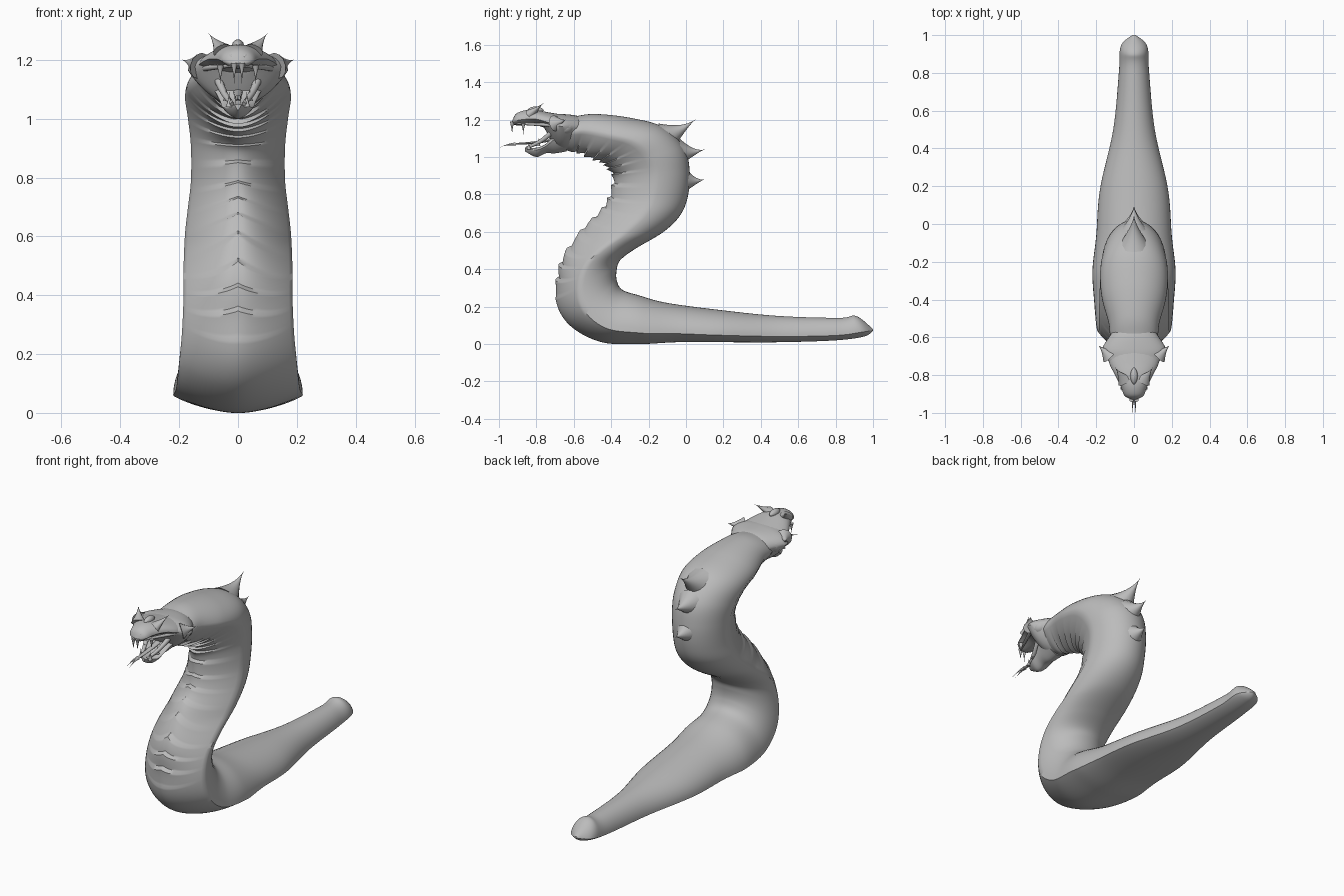
import bpy, bmesh, math
from mathutils import Vector

cube = bpy.data.objects.get("Cube")
if cube:
    bpy.data.objects.remove(cube)

UNIT = 0.01  # part sizes below are in hundredths
STONE = (0.5, 0.5, 0.5, 1)
grey = bpy.data.materials.new("stone grey")
grey.use_nodes = True
grey.diffuse_color = STONE
grey.node_tree.nodes["Principled BSDF"].inputs["Base Color"].default_value = STONE


def finish(name, rings):
    """Skin a list of point rings, close both ends and shade."""
    bm = bmesh.new()
    loops = [[bm.verts.new(point * UNIT) for point in ring] for ring in rings]
    count = len(loops[0])
    for first, second in zip(loops, loops[1:]):
        for i in range(count):
            j = (i + 1) % count
            bm.faces.new((first[i], first[j], second[j], second[i]))
    bm.faces.new(loops[0])
    bm.faces.new(loops[-1])
    bmesh.ops.recalc_face_normals(bm, faces=bm.faces)
    mesh = bpy.data.meshes.new(name)
    bm.to_mesh(mesh)
    bm.free()
    mesh.materials.append(grey)
    obj = bpy.data.objects.new(name, mesh)
    bpy.context.collection.objects.link(obj)
    bpy.ops.object.select_all(action='DESELECT')
    obj.select_set(True)
    bpy.context.view_layer.objects.active = obj
    bpy.ops.object.shade_smooth_by_angle(angle=math.radians(45))


def spline(keys, u):
    """Smooth interpolation through a list of equal-length tuples."""
    i = min(int(u), len(keys) - 2)
    t = u - i
    last = len(keys) - 1
    near = [keys[max(0, min(last, i + k))] for k in (-1, 0, 1, 2)]
    return [b + t / 2 * (c - a + t * (2*a - 5*b + 4*c - d + t * (3*(b - c) + d - a)))
            for a, b, c, d in zip(*near)]


def no_relief(u):
    return 0


def loft(name, keys, widest, steps=4, sides=32, relief=no_relief, skew=no_relief):
    """Keys: back y, back z, belly y, belly z, half width. The belly has a soft keel."""
    rings = []
    for step in range((len(keys) - 1) * steps + 1):
        u = step / steps
        ring = []
        for i in range(sides):
            angle = math.tau * i / sides
            c, s = math.cos(angle), math.sin(angle)
            back_y, back_z, belly_y, belly_z, width = spline(keys, u - skew(u) * abs(s))
            belly, back = Vector((0, belly_y, belly_z)), Vector((0, back_y, back_z))
            middle = widest(back_z)
            height = middle * (1 - c) if c > 0 else middle - (1 - middle) * c
            point = belly.lerp(back, height)
            keel = math.copysign(1 - c, s) if c > 0 else s
            point.x = width * (0.55 * s + 0.45 * keel)
            point += (belly - back).normalized() * relief(u) * max(0, c) ** 2
            ring.append(point)
        rings.append(ring)
    finish(name, rings)


def horn(t):
    return (1 - t) ** 1.6


def bulb(t):
    return math.sin(math.pi * t) ** 0.6


def strand(t):
    return 1 - t / 2


def spike(name, base, tip, radius, taper=horn, bow=0, flat=1, sides=12):
    """Round part from base to tip, bowed upward and shaped by a taper rule."""
    base, tip = Vector(base), Vector(tip)
    along = (tip - base).normalized()
    across = along.cross(Vector((0, 0, 1)))
    across = across.normalized() if across.length > 0.1 else Vector((1, 0, 0))
    up = across.cross(along)
    rings = []
    for step in range(sides + 1):
        t = step / sides
        centre = base.lerp(tip, t) + up * bow * math.sin(math.pi * t)
        size = max(radius * taper(t), 0.05)
        rings.append([centre + across * size * math.cos(math.tau * k / sides)
                      + up * size * flat * math.sin(math.tau * k / sides) for k in range(sides)])
    finish(name, rings)


def pair(name, base, tip, radius, **options):
    for label, side in (("left", 1), ("right", -1)):
        spike(label + "_" + name, (side * base[0], *base[1:]), (side * tip[0], *tip[1:]),
              radius, **options)


def body_widest(back_z):
    """The lying part is broadest near the ground, the raised part at mid height."""
    return min(0.54, 0.22 + max(0, back_z - 25) * 0.01)


CHEST, NECK, THROAT = 9, 15, 20


def belly_scutes(u):
    """Overlapping belly plates that step inward as they climb."""
    fade = max(0, min(1, u - CHEST, THROAT - u))
    return 2.2 * fade * ((u * 1.5) % 1 - 0.5)


def chest_chevron(u):
    """Sweeps the plate edges downward at the sides of the chest."""
    return 0.6 * math.sin(math.pi * (u - CHEST) / (NECK - CHEST)) if CHEST < u < NECK else 0


# Body from tail tip to neck
loft("body", [
    (100, 8, 100, 7, 1), (91, 15, 95, 4, 7), (82, 14, 80, 2, 8), (50, 15, 50, 1, 11),
    (20, 18, 18, 1, 18), (-10, 22, -5, 1, 20), (-25, 26, -25, 0, 22), (-34, 29, -45, 1, 21),
    (-37, 34, -61, 9, 20), (-37, 40, -69, 21, 19), (-35, 45, -69, 36, 18.5),
    (-27, 51, -65, 48, 18.5), (-12, 60, -55, 62, 18), (-3, 69, -46, 71, 17),
    (1, 79, -41, 79, 16), (2, 92, -39, 89, 16), (-1, 105, -42, 94, 17),
    (-12, 116, -45, 97, 18), (-30, 121, -50, 99, 17), (-48, 123, -57, 102, 13.5),
    (-58, 122, -62, 103, 12.5), (-66, 120, -68, 105, 10)],
    body_widest, steps=12, sides=48, relief=belly_scutes, skew=chest_chevron)

# Head: skull with cheeks, upper jaw, lower jaw
loft("skull", [
    (-52, 119, -56, 107, 9), (-58, 122, -61, 104, 12.7), (-66, 123, -67, 104, 17),
    (-71, 123, -71, 107, 15), (-78, 123, -76, 116, 9)], lambda z: 0.65)
loft("upper_jaw", [
    (-68, 123, -68, 113, 14), (-74, 124, -74, 115, 13), (-80, 125, -80, 117, 10),
    (-86, 125, -86, 117, 7), (-91, 123, -91, 117, 5), (-93, 119, -93, 118, 1)], lambda z: 0.4)
loft("lower_jaw", [
    (-64, 114, -64, 103, 10), (-70, 112, -70, 102, 8), (-75, 107, -75, 102, 6),
    (-80, 105, -80, 100, 5), (-86, 105, -86, 103, 1)], lambda z: 0.75)

# Jaw rims and lips
pair("jaw_rim", (7, -71, 114), (2, -85, 105), 1.5, taper=strand, bow=-1)
pair("lip", (13, -69, 117), (2, -92, 118), 1.1, taper=strand)

# Cheek points, brow horns, eyes, nostrils, crown bump
pair("cheek_spike", (13, -70, 118), (19, -64, 120), 4.5)
pair("cheek_bulge", (10, -59, 117), (13, -70, 115), 4, taper=bulb)
pair("brow_horn", (5, -83, 123), (10, -76, 129), 4, flat=0.7)
pair("eye", (5, -85, 122), (7, -81, 122), 1.4, taper=bulb)
pair("nostril", (2, -92, 121), (3, -89, 122), 0.9, taper=bulb)
spike("crown_bump", (0, -85, 125), (0, -76, 125), 2, taper=bulb)

# Teeth: x, y, root height and length, where a negative length points up
for name, x, y, z, length in (
        ("front_fang", 1.3, -93, 119, 7), ("side_fang", 6, -87, 118, 6),
        ("lower_fang", 3, -84, 104, -5), ("lower_tooth", 4, -79, 106, -4)):
    pair(name, (x, y, z), (x, y, z - length), 1.2)

# Forked tongue
spike("tongue", (0, -68, 110), (0, -92, 107), 1.8, taper=strand, bow=-0.6, flat=0.5)
pair("tongue_fork", (0.3, -91, 107), (1, -100, 105), 0.9, bow=0.5)

# Spikes down the back of the neck
for name, base, tip, radius in (
        ("top_spine", (0, -11, 111), (0, 5, 120), 8),
        ("middle_spine", (0, -3, 103), (0, 10, 104), 7),
        ("lower_spine", (0, -1, 88), (0, 10, 88), 7)):
    spike(name, base, tip, radius, bow=-0.8)
